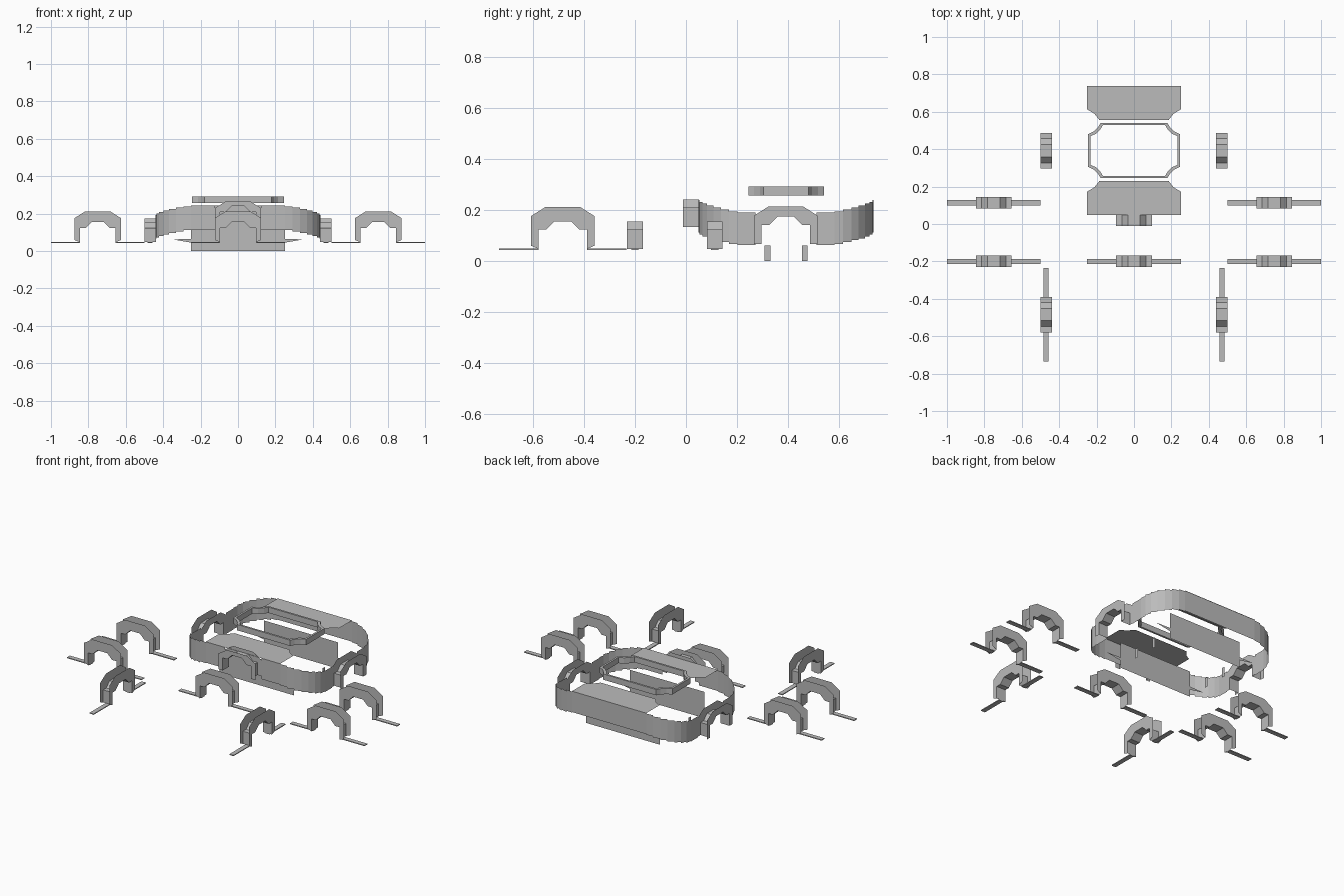
import bpy
import math

cube = bpy.data.objects.get("Cube")
if cube:
    bpy.data.objects.remove(cube, do_unlink=True)

grey = bpy.data.materials.new("plain_grey")
grey.use_nodes = True
COLOUR = (0.5, 0.5, 0.5, 1)
grey.diffuse_color = COLOUR
grey.node_tree.nodes["Principled BSDF"].inputs["Base Color"].default_value = COLOUR


def make(name, polygons):
    """Mesh object from a list of polygons given as point lists."""
    verts, faces = [], []
    for poly in polygons:
        faces.append(range(len(verts), len(verts) + len(poly)))
        verts.extend(poly)
    mesh = bpy.data.meshes.new(name)
    mesh.from_pydata(verts, [], [list(f) for f in faces])
    mesh.materials.append(grey)
    obj = bpy.data.objects.new(name, mesh)
    bpy.context.collection.objects.link(obj)
    return obj


def strip(a, b, closed=False):
    """Quads joining two matching rows of points."""
    n = len(a)
    return [[a[i], a[(i + 1) % n], b[(i + 1) % n], b[i]]
            for i in range(n if closed else n - 1)]


def mirrored(half):
    return half + [(-u, z) for u, z in reversed(half)]


INNER = mirrored([(-0.095, 0.047), (-0.095, 0.123), (-0.065, 0.123), (-0.033, 0.155)])
OUTER = mirrored([(-0.124, 0.059), (-0.124, 0.176), (-0.1, 0.191), (-0.067, 0.212)])
DEPTH = 0.031


def arch(name, cx, cy, along_y=False, lift=0, top_lift=0, flanges=True):
    """Two thin arch plates joined by a tunnel lining, with optional foot strips."""
    def place(u, v, z):
        return (cx + v, cy + u, z) if along_y else (cx + u, cy + v, z)

    def row(profile, v, up):
        return [place(u, v, z + up) for u, z in profile]

    faces = strip(row(INNER, -DEPTH, lift), row(INNER, DEPTH, lift))
    for v in (-DEPTH, DEPTH):
        outer = row(OUTER, v, top_lift)
        if lift:
            for i in (0, -1):
                outer[i] = outer[i][:2] + (0.047 + lift,)
        faces += strip(row(INNER, v, lift), outer)
    if flanges:
        for s in (-1, 1):
            section = [(-0.014, 0.043), (0.014, 0.043), (0.014, 0.048), (-0.014, 0.048)]
            ends = [[place(s * u, v, z) for v, z in section] for u in (0.095, 0.25)]
            faces += strip(*ends, closed=True) + ends
    make(name, faces)


# Free-standing arches
arch("front_arch", 0, -0.2)
for side, s in (("left", 1), ("right", -1)):
    arch(side + "_outer_front_arch", s * 0.75, -0.2)
    arch(side + "_outer_back_arch", s * 0.75, 0.113)
    arch(side + "_fore_arch", s * 0.47, -0.484, along_y=True)
    # Arch built into the side wall
    arch(side + "_wall_arch", s * 0.47, 0.392, along_y=True, lift=0.018,
         top_lift=0.002, flanges=False)
arch("raised_front_arch", 0, 0.02, lift=0.086, top_lift=0.053, flanges=False)

# Ring wall with stepped corners
MID, HALF_X, HALF_Y, HEIGHT = 0.393, 0.44, 0.343, 0.128
LOW, HIGH, STEPS = 0.062, 0.115, 7


def wall(p, q, z):
    return [(*p, z), (*q, z), (*q, z + HEIGHT), (*p, z + HEIGHT)]


walls = []
for sx in (-1, 1):
    for sy in (-1, 1):
        def pt(x, y):
            return (sx * x, MID + sy * y)
        corner = []
        for i in range(STEPS + 1):
            a = math.pi / 2 * i / STEPS
            corner.append(pt(0.25 + (HALF_X - 0.25) * math.cos(a),
                             0.19 + (HALF_Y - 0.19) * math.sin(a)))
        for i in range(STEPS):
            walls.append(wall(corner[i], corner[i + 1], LOW + (HIGH - LOW) * (i + 0.5) / STEPS))
        walls.append(wall(pt(HALF_X, 0.12), pt(HALF_X, 0.19), LOW))
        start = 0.122 if sy < 0 else 0
        walls.append(wall(pt(start, HALF_Y), pt(0.25, HALF_Y), HIGH))
make("ring_wall", walls)

# Front and back deck plates with notched inner corners
DECK = [(0.25, 0.345), (0.25, 0.22), (0.212, 0.197), (0.185, 0.163)]
for name, s in (("front_deck", -1), ("back_deck", 1)):
    half = [(x, MID + s * y, HIGH + HEIGHT) for x, y in DECK]
    make(name, [half + [(-x, y, z) for x, y, z in reversed(half)]])

# Upper frame with scooped corners
QUARTER = [(0.245, 0.088), (0.215, 0.102), (0.192, 0.125), (0.178, 0.148)]


def frame_loop(inset, z):
    q = [(x - inset, y - inset) for x, y in QUARTER]
    loop = q + [(-x, y) for x, y in reversed(q)]
    loop += [(-x, -y) for x, y in loop]
    return [(x, MID + y, z) for x, y in loop]


loops = [frame_loop(i, z) for i, z in ((0, 0.257), (0, 0.292), (0.012, 0.292), (0.012, 0.257))]
frame = []
for i in range(4):
    frame += strip(loops[i], loops[(i + 1) % 4], closed=True)
make("upper_frame", frame)

# Hanging panels below the decks, with slim side fins and pegs
for name, s in (("front", -1), ("back", 1)):
    y = MID + s * 0.212
    make(name + "_panel", [[(-0.25, y, 0), (0.25, y, 0), (0.25, y, 0.16), (-0.25, y, 0.16)]])
    fins, pegs = [], []
    for sx in (-1, 1):
        fins.append([(sx * 0.25, y, 0.045), (sx * 0.35, y, 0.062), (sx * 0.25, y, 0.065)])
        pegs.append([(sx * 0.25, MID + s * d, z)
                     for d, z in ((0.062, 0), (0.084, 0), (0.084, 0.06), (0.062, 0.06))])
    make(name + "_fins", fins)
    make(name + "_pegs", pegs)
